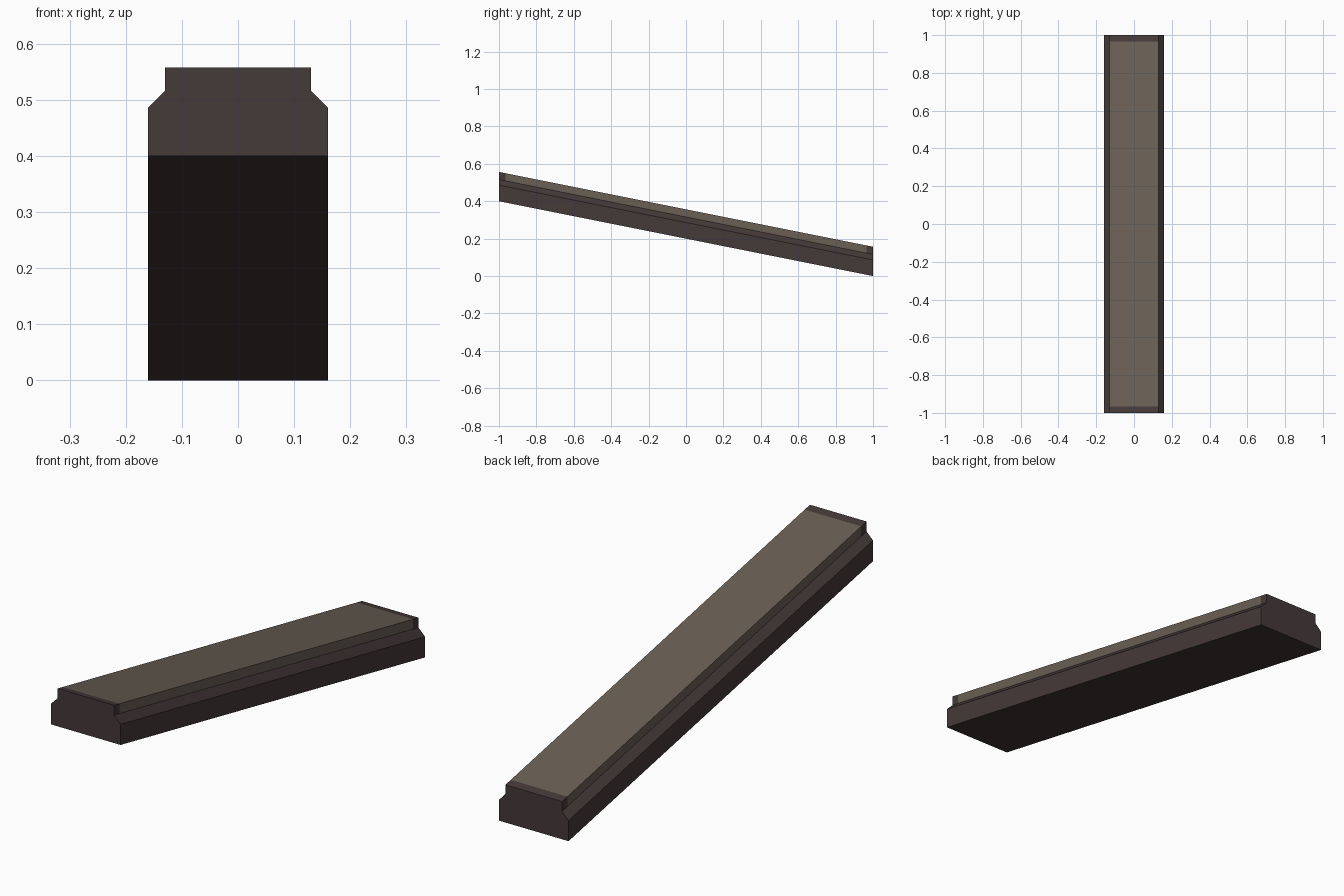
import bpy, bmesh

if "Cube" in bpy.data.objects:
    bpy.data.objects.remove(bpy.data.objects["Cube"])

def material(name, rgb):
    m = bpy.data.materials.new(name)
    m.diffuse_color = (*rgb, 1)
    m.use_nodes = True
    m.node_tree.nodes["Principled BSDF"].inputs["Base Color"].default_value = m.diffuse_color
    return m

dark = material("dark brown", (0.060, 0.041, 0.041))
tan = material("weathered tan", (0.142, 0.115, 0.087))

# Half cross-section (x, height), mirrored to a closed loop
half = [(0.16, 0.0), (0.16, 0.086), (0.13, 0.116), (0.13, 0.157)]
profile = half + [(-x, z) for x, z in reversed(half)]
stations = [-1.0, -0.965, 0.965, 1.0]      # the end bands stay dark
drop = lambda y: 0.2 * (1 - y)             # beam slopes down to the back

bm = bmesh.new()
rings = [[bm.verts.new((x, y, z + drop(y))) for x, z in profile] for y in stations]
n = len(profile)
for s in range(len(stations) - 1):
    for i in range(n):
        j = (i + 1) % n
        f = bm.faces.new((rings[s][i], rings[s][j], rings[s + 1][j], rings[s + 1][i]))
        # tan: top and upper sides of the middle span
        if s == 1 and i in (2, 3, 4):
            f.material_index = 1
bm.faces.new(rings[0])
bm.faces.new(rings[-1])
bmesh.ops.recalc_face_normals(bm, faces=bm.faces)

me = bpy.data.meshes.new("sloped_rail")
bm.to_mesh(me)
bm.free()
me.materials.append(dark)
me.materials.append(tan)
bpy.context.collection.objects.link(bpy.data.objects.new("sloped_rail", me))
